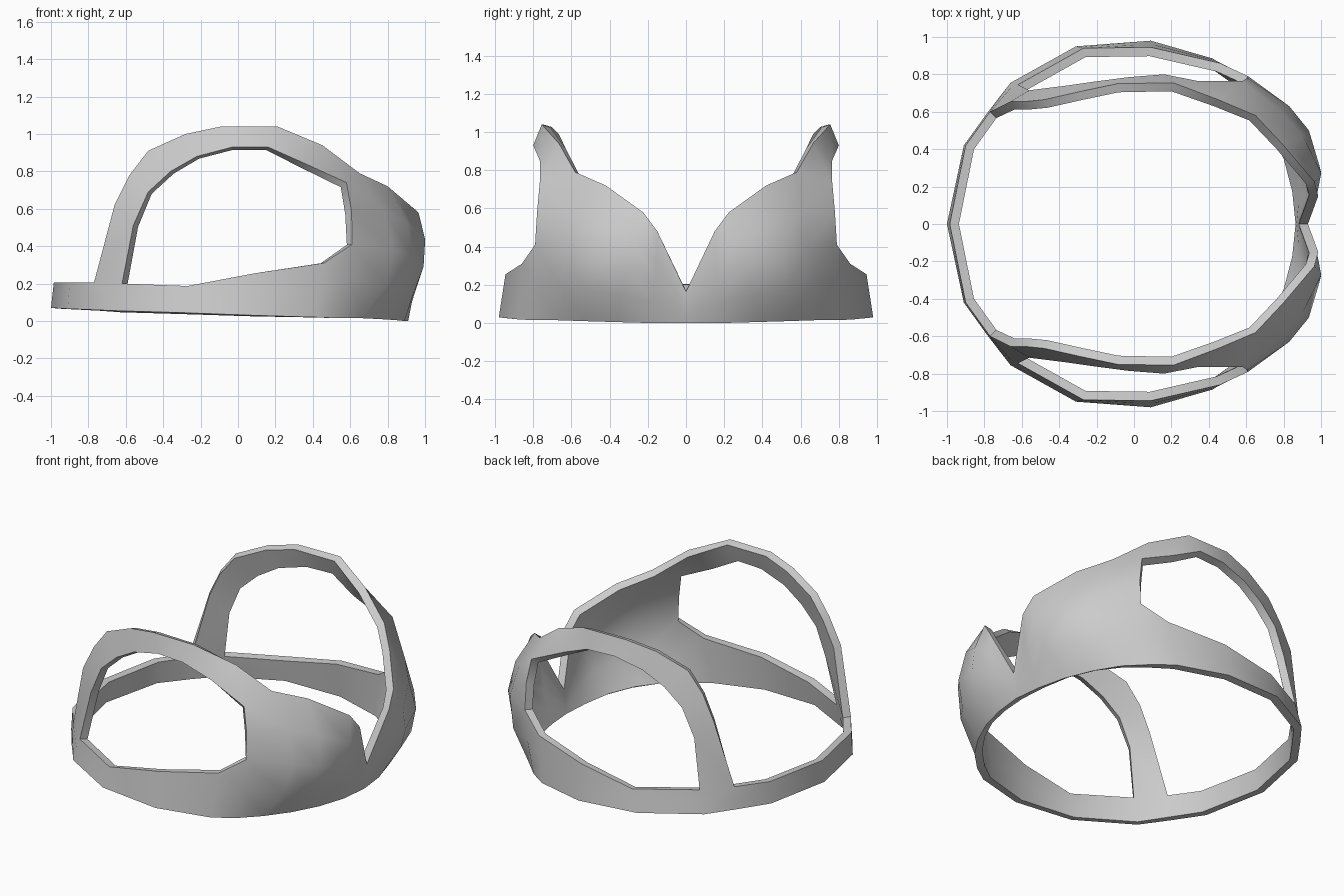
import bpy, bmesh, math
from mathutils import Vector as V

if "Cube" in bpy.data.objects:
    bpy.data.objects.remove(bpy.data.objects["Cube"])

# Cup columns, centre front to side: (bottom, middle, top) of the outer surface
cup = [((.91, 0, 0), (.92, 0, .085), (.93, 0, .165)),
       ((.89, .18, 0), (.96, .16, .22), (.985, .15, .48)),
       ((.84, .36, .005), (.992, .31, .29), (.965, .225, .58)),
       ((.76, .53, .01), (.935, .5, .34), (.80, .42, .72)),
       ((.66, .68, .015), (.83, .63, .38), (.65, .58, .79)),
       ((.54, .80, .015), (.61, .79, .41), (.58, .765, .74))]
# Band columns, side to centre back: (bottom, top)
band = [((.42, .885, .02), (.46, .86, .31)),
        ((.09, .98, .03), (.09, .945, .255)),
        ((-.31, .95, .045), (-.27, .94, .187)),
        ((-.66, .755, .055), (-.62, .745, .2)),
        ((-.78, .60, .06), (-.77, .60, .205)),
        ((-.91, .42, .065), (-.90, .42, .205)),
        ((-1, 0, .07), (-.985, 0, .205))]
# Strap sections, back to front: (arm opening edge, neck edge)
strap = [((-.56, .715, .51), (-.66, .655, .62)),
         ((-.48, .725, .69), (-.58, .655, .78)),
         ((-.36, .74, .80), (-.48, .665, .91)),
         ((-.22, .76, .88), (-.28, .71, 1.0)),
         ((-.03, .785, .93), (-.09, .75, 1.04)),
         ((.16, .80, .93), (.21, .755, 1.04)),
         ((.34, .765, .85), (.45, .665, .94))]

bm = bmesh.new()


def curve(b, m, t, n):
    """Vertices on a parabola through three points."""
    b, m, t = V(b), V(m), V(t)
    out = []
    for i in range(n):
        s = i / (n - 1)
        p = b * (2 * (s - .5) * (s - 1)) + m * (4 * s * (1 - s)) + t * (2 * s * (s - .5))
        out.append(bm.verts.new(p))
    return out


def skin(a, b):
    """Quads between two columns of vertices."""
    for j in range(min(len(a), len(b)) - 1):
        bm.faces.new((a[j], b[j], b[j + 1], a[j + 1]))


# Cup and band on one side
cols = [curve(*c, 5) for c in cup]
cols += [curve(b, (V(b) + V(t)) / 2, t, 3) for b, t in band]
for a, b in zip(cols, cols[1:]):
    skin(a, b)

# Shoulder strap from the band foot to the top of the cup
pairs = [(cols[9][-1], cols[10][-1])]
pairs += [(bm.verts.new(l), bm.verts.new(u)) for l, u in strap]
pairs += [(cols[5][-1], cols[4][-1])]
for a, b in zip(pairs, pairs[1:]):
    skin(b, a)

mesh = bpy.data.meshes.new("halter_top")
bm.to_mesh(mesh)
bm.free()
top = bpy.data.objects.new("strapped_top", mesh)
bpy.context.collection.objects.link(top)
bpy.context.view_layer.objects.active = top
top.select_set(True)

# Mirror to the other side and give the cloth its thickness
mir = top.modifiers.new("mirror", 'MIRROR')
mir.use_axis = (False, True, False)
mir.use_clip = True
sol = top.modifiers.new("thickness", 'SOLIDIFY')
sol.thickness = .048
sol.offset = -1
sol.use_even_offset = True
for name in ("mirror", "thickness"):
    bpy.ops.object.modifier_apply(modifier=name)
bpy.ops.object.shade_smooth_by_angle(angle=math.radians(42))
